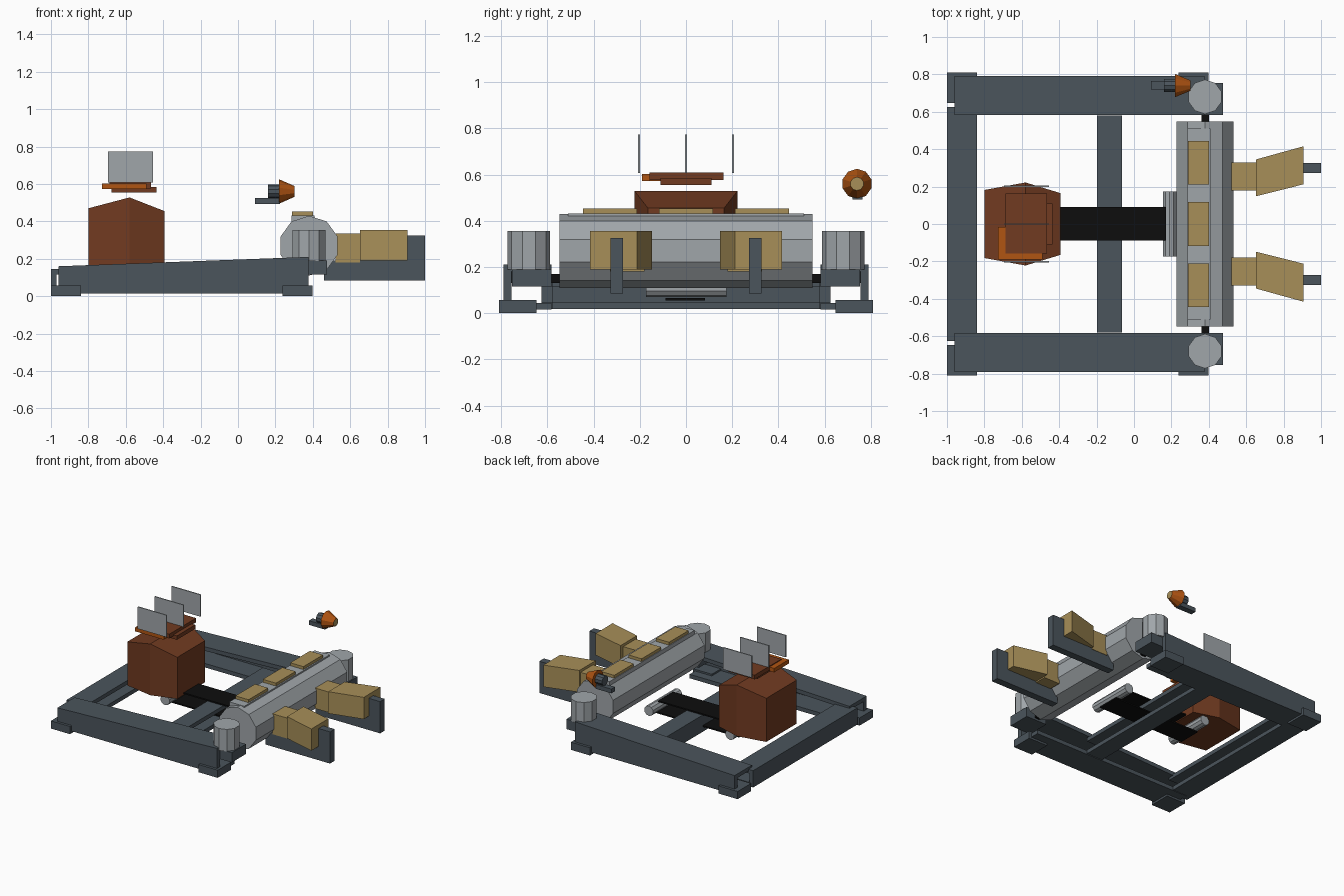
import bpy, bmesh, math
from mathutils import Vector

if "Cube" in bpy.data.objects:
    bpy.data.objects.remove(bpy.data.objects["Cube"])


def mat(name, r, g, b):
    m = bpy.data.materials.new(name)
    m.diffuse_color = (r, g, b, 1)
    m.use_nodes = True
    m.node_tree.nodes["Principled BSDF"].inputs["Base Color"].default_value = m.diffuse_color
    return m


STEEL = mat("dark steel", .07, .09, .107)
GREY = mat("light grey", .352, .381, .402)
RUST = mat("rust brown", .165, .043, .015)
TAN = mat("tan", .39, .275, .098)
ORANGE = mat("orange", .434, .089, .006)
BLACK = mat("black", .004, .004, .004)


def finish(name, bm, *mats):
    bmesh.ops.recalc_face_normals(bm, faces=bm.faces[:])
    me = bpy.data.meshes.new(name)
    bm.to_mesh(me)
    bm.free()
    for m in mats:
        me.materials.append(m)
    ob = bpy.data.objects.new(name, me)
    bpy.context.collection.objects.link(ob)
    return ob


def prism(name, pts, axis, a, b, m):
    """Extrude a 2D outline along an axis: y takes (x,z), z takes (x,y), x takes (y,z)."""
    place = {'x': lambda p, t: (t, p[0], p[1]),
             'y': lambda p, t: (p[0], t, p[1]),
             'z': lambda p, t: (p[0], p[1], t)}[axis]
    bm = bmesh.new()
    lo = [bm.verts.new(place(p, a)) for p in pts]
    hi = [bm.verts.new(place(p, b)) for p in pts]
    n = len(pts)
    bm.faces.new(lo)
    bm.faces.new(hi)
    for i in range(n):
        bm.faces.new((lo[i], lo[(i + 1) % n], hi[(i + 1) % n], hi[i]))
    return finish(name, bm, m)


def box(name, x0, x1, y0, y1, z0, z1, m):
    return prism(name, [(x0, z0), (x1, z0), (x1, z1), (x0, z1)], 'y', y0, y1, m)


def ring(cx, cy, r, n=10, phase=math.pi / 2):
    return [(cx + r * math.cos(phase + i * math.tau / n),
             cy + r * math.sin(phase + i * math.tau / n)) for i in range(n)]


# Side parts, mirrored across y
for side, s in (("left", 1), ("right", -1)):
    # channel rail, open to the inside, with a rising top
    prism("rail_web_" + side, [(-.96, .015), (.378, .015), (.378, .21), (-.96, .16)],
          'y', s * .79, s * .755, STEEL)
    prism("rail_top_" + side, [(-.96, .13), (.378, .18), (.378, .21), (-.96, .16)],
          'y', s * .755, s * .583, STEEL)
    box("rail_bottom_" + side, -.96, .378, s * .755, s * .583, .015, .045, STEEL)
    for end, x in (("rear", -1), ("front", .237)):
        box(f"{end}_foot_{side}", x, x + .16, s * .648, s * .81, 0, .058, STEEL)
    # drum supports
    box("drum_bracket_" + side, .30, .475, s * .582, s * .753, .115, .19, STEEL)
    box("drum_axle_" + side, .36, .40, s * .54, s * .605, .13, .17, BLACK)
    prism("end_cylinder_" + side, ring(.38, s * .68, .092), 'z', .188, .355, GREY)
    # forward arm with an upright end, and its flared block
    prism("arm_" + side, [(.46, .085), (1, .085), (1, .325), (.905, .325),
                          (.905, .19), (.46, .19)], 'y', s * .272, s * .327, STEEL)
    box("block_neck_" + side, .52, .652, s * .18, s * .33, .18, .335, TAN)
    prism("flared_block_" + side, [(.652, s * .148), (.905, s * .212),
                                   (.905, s * .415), (.652, s * .345)],
          'z', .19, .355, TAN)

# Cross channels, open to the front end
for name, x0, x1, y in (("rear_cross", -1, -.84, .625), ("middle_cross", -.198, -.065, .58)):
    prism(name + "_channel", [(x0, .018), (x1, .018), (x1, .048), (x0 + .03, .048),
                              (x0 + .03, .115), (x1, .115), (x1, .145), (x0, .145)],
          'y', -y, y, STEEL)

# Ten-sided drum, its top plate and three pads
prism("drum", ring(.38, .27, .16), 'y', -.547, .547, GREY)
box("drum_top_plate", .285, .41, -.51, .51, .40, .431, GREY)
for i, y in enumerate((-.328, 0, .328)):
    box(f"drum_pad_{i + 1}", .29, .40, y - .117, y + .117, .425, .453, TAN)

# Belt and rollers
for name, x in (("rear", -.49), ("front", .19)):
    prism(name + "_roller", ring(x, .108, .038), 'y', -.173, .175, GREY)
box("belt_upper", -.50, .17, -.088, .09, .148, .158, BLACK)
box("belt_lower", -.50, .23, -.088, .082, .055, .065, BLACK)

# Tower: six-sided plan with a gabled top
bm = bmesh.new()
plan = [(-.8, -.182, .47), (-.58, -.222, .528), (-.393, -.165, .455),
        (-.393, .165, .455), (-.58, .222, .528), (-.8, .182, .47)]
lo = [bm.verts.new((x, y, .14)) for x, y, z in plan]
hi = [bm.verts.new(p) for p in plan]
bm.faces.new(lo)
bm.faces.new((hi[0], hi[1], hi[4], hi[5]))
bm.faces.new((hi[1], hi[2], hi[3], hi[4]))
for i in range(6):
    j = (i + 1) % 6
    bm.faces.new((lo[i], lo[j], hi[j], hi[i]))
finish("tower", bm, RUST)

# Deck above the tower with three upright fins
box("deck_lower", -.675, -.435, -.11, .11, .555, .585, RUST)
box("deck_plate", -.688, -.465, -.158, .162, .576, .608, RUST)
box("deck_trim_side", -.728, -.488, -.19, -.158, .572, .602, ORANGE)
box("deck_trim_rear", -.728, -.688, -.158, -.015, .572, .602, ORANGE)
for i, y in enumerate((-.203, 0, .203)):
    box(f"fin_{i + 1}", -.695, -.455, y - .004, y + .004, .607, .773, GREY)

# Floating nozzle: tapered ten-sided cone with a tan end
bm = bmesh.new()
wide = [bm.verts.new((.22, y, z)) for y, z in ring(.74, .56, .065)]
tip = [bm.verts.new((.302, y, z)) for y, z in ring(.74, .56, .029)]
bm.faces.new(wide)
bm.faces.new(tip).material_index = 1
for i in range(10):
    j = (i + 1) % 10
    bm.faces.new((wide[i], wide[j], tip[j], tip[i]))
finish("nozzle", bm, ORANGE, TAN)
prism("nozzle_barrel", ring(.74, .56, .037), 'x', .16, .222, STEEL)
box("nozzle_base", .09, .225, .72, .764, .492, .524, STEEL)
